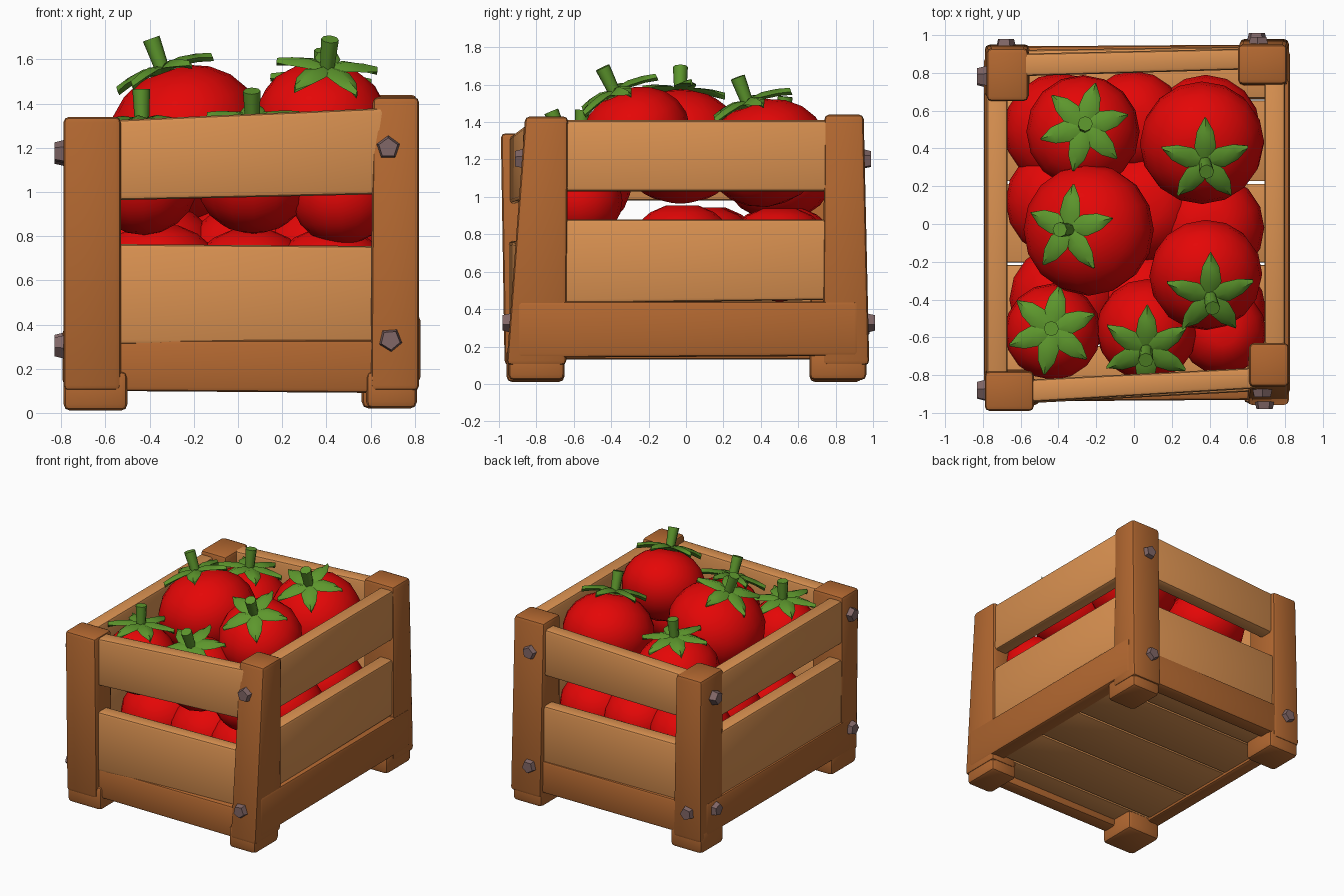
import bpy, bmesh, math
from mathutils import Vector, Matrix

if "Cube" in bpy.data.objects:
    bpy.data.objects.remove(bpy.data.objects["Cube"])


def material(name, rgb):
    m = bpy.data.materials.new(name)
    m.diffuse_color = (*rgb, 1)
    m.use_nodes = True
    m.node_tree.nodes["Principled BSDF"].inputs["Base Color"].default_value = m.diffuse_color
    return m


PLANK = material("light wood", (0.70, 0.285, 0.082))
POST = material("dark wood", (0.45, 0.138, 0.03))
RED = material("tomato red", (0.78, 0.002, 0.002))
GREEN = material("leaf green", (0.11, 0.31, 0.026))
METAL = material("nail metal", (0.22, 0.135, 0.135))


def add(name, bm, mat, smooth=None):
    bmesh.ops.recalc_face_normals(bm, faces=bm.faces)
    me = bpy.data.meshes.new(name)
    bm.to_mesh(me)
    bm.free()
    me.materials.append(mat)
    ob = bpy.data.objects.new(name, me)
    bpy.context.collection.objects.link(ob)
    if smooth is not None:
        bpy.ops.object.select_all(action='DESELECT')
        ob.select_set(True)
        bpy.context.view_layer.objects.active = ob
        bpy.ops.object.shade_smooth_by_angle(angle=math.radians(smooth))
    return ob


def beam(name, axis, a, ra, b, rb, mat, bevel=0.02):
    """Bevelled beam along an axis, with its own end rectangle at a and b."""
    bm = bmesh.new()
    rings = []
    for t, (u0, u1, v0, v1) in ((a, ra), (b, rb)):
        ring = []
        for u, v in ((u0, v0), (u1, v0), (u1, v1), (u0, v1)):
            co = [u, v]
            co.insert(axis, t)
            ring.append(bm.verts.new(co))
        rings.append(ring)
    bm.faces.new(rings[0])
    bm.faces.new(rings[1])
    for i in range(4):
        j = (i + 1) % 4
        bm.faces.new((rings[0][i], rings[0][j], rings[1][j], rings[1][i]))
    bmesh.ops.bevel(bm, geom=list(bm.edges), offset=bevel, segments=2,
                    profile=0.5, affect='EDGES')
    return add(name, bm, mat, 30)


# Corner posts (slightly leaning) with a foot under each
posts = {
    "front_left": ((-.79, -.53, -.97, -.77), (-.79, -.53, -.99, -.78), 1.34),
    "front_right": ((.60, .82, -.96, -.64), (.61, .82, -.86, -.63), 1.43),
    "back_left": ((-.79, -.55, .67, .95), (-.78, -.56, .65, .93), 1.34),
    "back_right": ((.56, .82, .73, .98), (.55, .81, .74, .95), 1.44),
}
feet = {
    "front_left": (-.79, -.50, -.96, -.65), "front_right": (.58, .81, -.95, -.65),
    "back_left": (-.79, -.52, .66, .94), "back_right": (.56, .81, .66, .965),
}
for k, (lo, hi, h) in posts.items():
    beam(k + "_post", 2, 0.1, lo, h, hi, POST, 0.025)
    beam(k + "_foot", 2, 0.01 if "left" in k else 0.02, feet[k], 0.19, feet[k], POST, 0.03)

# Front and back boards: (y0, y1, z0, z1) at the left and right end
beam("front_upper_plank", 0, -.68, (-.95, -.83, .96, 1.32), .66, (-.87, -.76, .99, 1.38), PLANK)
beam("front_middle_plank", 0, -.68, (-.955, -.84, .31, .765), .66, (-.885, -.78, .31, .755), PLANK)
beam("front_bottom_rail", 0, -.70, (-.94, -.82, .10, .33), .70, (-.93, -.82, .09, .33), POST)
beam("back_upper_plank", 0, -.68, (.78, .90, 1.0, 1.33), .66, (.82, .93, 1.03, 1.39), PLANK)
beam("back_middle_plank", 0, -.68, (.80, .92, .35, .80), .66, (.83, .94, .35, .80), PLANK)
beam("back_bottom_rail", 0, -.72, (.82, .94, .13, .38), .72, (.83, .95, .13, .38), POST)

# Side boards: (x0, x1, z0, z1) at the front and back end
beam("right_upper_plank", 1, -.78, (.69, .80, 1.03, 1.41), .84, (.69, .80, 1.03, 1.41), PLANK)
beam("right_middle_plank", 1, -.78, (.69, .80, .43, .88), .84, (.69, .80, .45, .88), PLANK)
beam("right_bottom_rail", 1, -.90, (.70, .825, .14, .44), .92, (.70, .825, .15, .44), POST)
beam("left_upper_plank", 1, -.85, (-.78, -.67, .98, 1.31), .80, (-.78, -.67, .98, 1.31), PLANK)
beam("left_middle_plank", 1, -.85, (-.78, -.67, .36, .86), .80, (-.78, -.67, .36, .86), PLANK)
beam("left_bottom_rail", 1, -.88, (-.795, -.68, .13, .38), .88, (-.795, -.68, .13, .38), POST)

# Floor boards with narrow gaps
cuts = (-.85, -.64, -.21, .22, .66, .87)
for i in range(5):
    r = (cuts[i] + .007, cuts[i + 1] - .007, .15, .205)
    beam(f"floor_plank_{i + 1}", 0, -.72, r, .73, r, PLANK, 0.006)


# Nails: chunky five-sided studs pointing out of the posts
def nail(name, pos, direction, turn):
    bm = bmesh.new()
    bmesh.ops.create_cone(bm, cap_ends=True, segments=5, radius1=.06, radius2=.045, depth=.06)
    q = Vector(direction).to_track_quat('Z', 'Y').to_matrix().to_4x4()
    bm.transform(Matrix.Translation(pos) @ q @ Matrix.Rotation(turn, 4, 'Z'))
    add(name, bm, METAL)


nails = [
    ((.68, -.885, 1.2), (0, -1, 0)), ((.69, -.95, .33), (0, -1, 0)),
    ((-.80, -.88, 1.18), (-1, 0, 0)), ((-.80, -.88, .30), (-1, 0, 0)),
    ((-.80, .78, 1.17), (-1, 0, 0)), ((-.80, .78, .31), (-1, 0, 0)),
    ((-.68, .95, .31), (0, 1, 0)),
    ((.66, .96, 1.2), (0, 1, 0)), ((.65, .98, .33), (0, 1, 0)),
]
for i, (p, d) in enumerate(nails):
    nail(f"nail_{i + 1}", p, d, i * 0.7)


# Tomatoes: squashed ball with a shallow dimple at the stem end
def frame(centre, lean):
    q = Vector((0, 0, 1)).rotation_difference(Vector((*lean, 1)).normalized())
    return Matrix.Translation(centre) @ q.to_matrix().to_4x4()


def tomato(name, centre, r, lean=(0, 0), leaves=0, turn=0.0, squash=0.86):
    rz = r * squash
    mat = frame(centre, lean)
    bm = bmesh.new()
    bmesh.ops.create_uvsphere(bm, u_segments=16, v_segments=10, radius=1)
    for v in bm.verts:
        dimple = .02 if v.co.z > .99 else 0
        v.co = (v.co.x * r, v.co.y * r, v.co.z * rz - dimple)
    bm.transform(mat)
    add(name, bm, RED, 60)
    if not leaves:
        return
    # Leaf star: broad, softly ridged pointed leaves around the stem
    bm = bmesh.new()
    prof = ((.0, .03, .012), (.09, .058, .024), (.17, .045, .012), (.24, .005, -.008))
    for k in range(leaves):
        rot = Matrix.Rotation(turn + k * math.tau / leaves, 4, 'Z')
        rows = []
        for d, w, z in prof:
            pts = ((d, -w, z - .006), (d, 0, z + .016), (d, w, z - .006), (d, 0, z - .024))
            rows.append([bm.verts.new(rot @ Vector(p)) for p in pts])
        for a, b in zip(rows, rows[1:]):
            for i in range(4):
                j = (i + 1) % 4
                bm.faces.new((a[i], a[j], b[j], b[i]))
        bm.faces.new(rows[0])
        bm.faces.new(rows[-1])
    top = mat @ Matrix.Translation((0, 0, rz - .01))
    bm.transform(top)
    add(name + "_leaves", bm, GREEN, 60)
    # Stem: short tapered peg
    bm = bmesh.new()
    bmesh.ops.create_cone(bm, cap_ends=True, segments=8, radius1=.032, radius2=.04, depth=.16)
    bm.transform(top @ Matrix.Translation((0, 0, .08)))
    add(name + "_stem", bm, GREEN, 50)


# Top layer, with leaves
tomato("tomato_back_left", (-.27, .49, 1.13), .30, (.03, .1), 6, math.pi / 2 - .25)
tomato("tomato_back_right", (.36, .43, 1.235), .33, (.06, -.38), 5, math.pi / 2)
tomato("tomato_middle_left", (-.24, -.03, 1.27), .35, (-.36, 0), 5, .25)
tomato("tomato_middle_right", (.38, -.27, 1.325), .30, (.10, -.48), 5, math.pi / 2)
tomato("tomato_front_left", (-.43, -.57, 1.06), .255, (-.02, .04), 6, .35, 1.0)
tomato("tomato_front_middle", (.07, -.56, 1.075), .27, (-.02, -.42), 6, .5, .98)
tomato("tomato_front_right", (.47, -.57, .98), .23, squash=.95)

# Lower layer, plain: (x, y, radius, top height)
lower = [(-.39, .50, .30, .955), (.38, .50, .29, .95), (-.38, .12, .30, .955),
         (.40, -.02, .29, .965), (.06, .10, .30, .955), (-.36, -.40, .30, .86),
         (.06, -.42, .29, .84), (.42, -.46, .28, .84), (0, .54, .27, .95)]
for i, (x, y, r, top_z) in enumerate(lower):
    tomato(f"lower_tomato_{i + 1}", (x, y, top_z - .86 * r), r)
